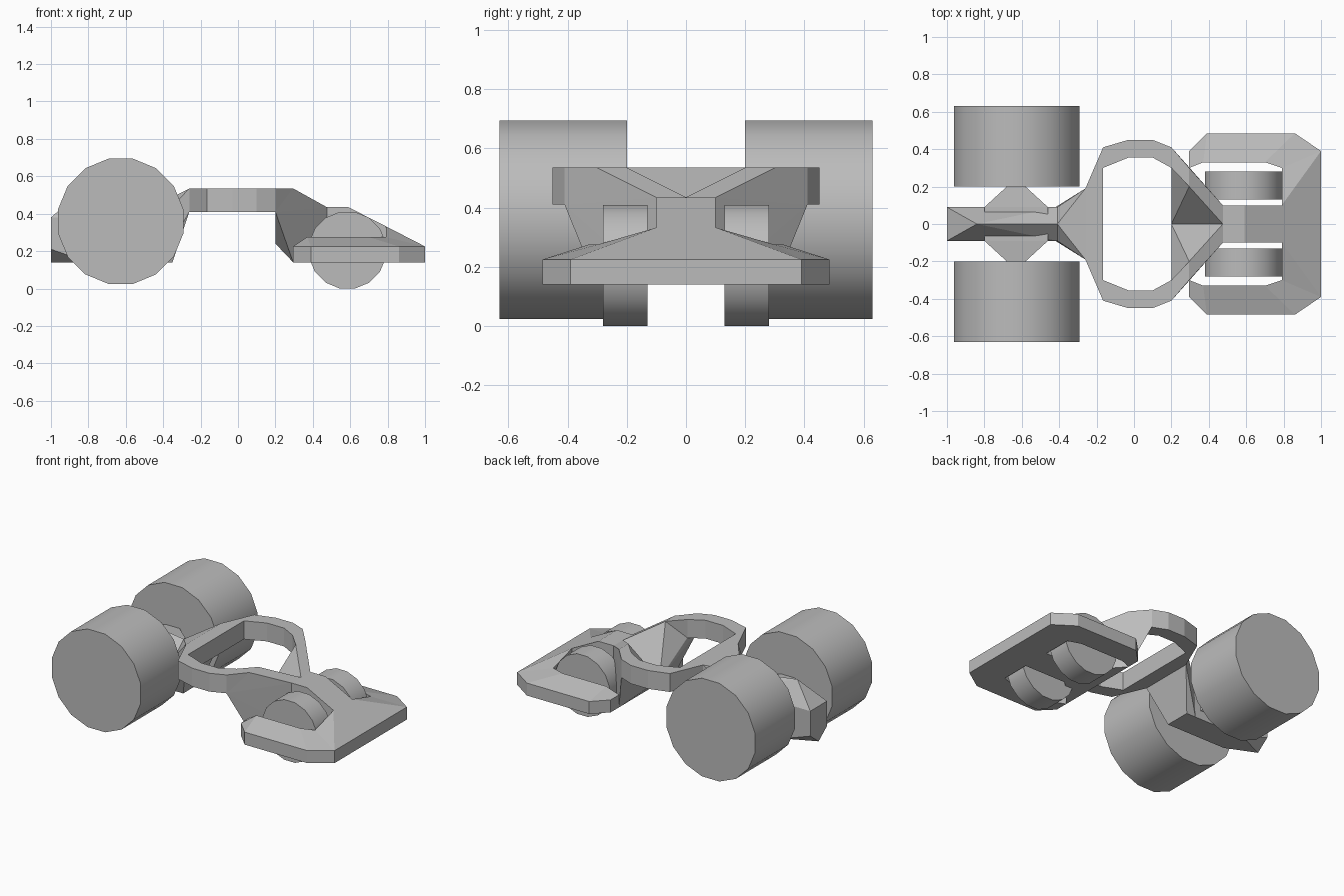
import bpy, bmesh, math
from mathutils import Vector

cube = bpy.data.objects.get("Cube")
if cube:
    bpy.data.objects.remove(cube)

grey = bpy.data.materials.new("plain grey")
grey.use_nodes = True
grey.diffuse_color = (0.5, 0.5, 0.5, 1)
grey.node_tree.nodes["Principled BSDF"].inputs["Base Color"].default_value = (0.5, 0.5, 0.5, 1)


def finish(name, bm, mirror=False):
    """Turn a bmesh into an object; halves lose their y = 0 wall and get mirrored."""
    bmesh.ops.recalc_face_normals(bm, faces=bm.faces)
    if mirror:
        walls = [f for f in bm.faces if all(abs(v.co.y) < 1e-4 for v in f.verts)]
        bmesh.ops.delete(bm, geom=walls, context='FACES')
    mesh = bpy.data.meshes.new(name)
    bm.to_mesh(mesh)
    bm.free()
    mesh.materials.append(grey)
    obj = bpy.data.objects.new(name, mesh)
    bpy.context.collection.objects.link(obj)
    if mirror:
        mod = obj.modifiers.new("Mirror", 'MIRROR')
        mod.use_axis = (False, True, False)
    return obj


def hull(name, points, mirror=False):
    """Convex solid around the points."""
    bm = bmesh.new()
    verts = [bm.verts.new(p) for p in points]
    res = bmesh.ops.convex_hull(bm, input=verts)
    loose = [v for v in bm.verts if not v.link_faces]
    bmesh.ops.delete(bm, geom=loose, context='VERTS')
    bmesh.ops.dissolve_limit(bm, angle_limit=0.01, verts=bm.verts, edges=bm.edges)
    return finish(name, bm, mirror)


def both(points):
    """Points plus their copies on the other side."""
    return points + [(x, -y, z) for x, y, z in points if y > 0]


def slab(name, points, faces, lower):
    """Top skin given by faces, closed downward with the rule lower(co)."""
    bm = bmesh.new()
    verts = {k: bm.verts.new(p) for k, p in points.items()}
    for f in faces:
        bm.faces.new([verts[k] for k in f])
    top = list(bm.faces)
    ext = bmesh.ops.extrude_face_region(bm, geom=top, use_keep_orig=True)
    for v in ext["geom"]:
        if isinstance(v, bmesh.types.BMVert):
            v.co.z = lower(v.co)
    return finish(name, bm, True)


def wheel(name, x, y0, y1, radius):
    """Smooth sixteen-sided roller lying along y, with flat facets at top and bottom."""
    sides = 16
    bm = bmesh.new()
    apothem = radius * math.cos(math.pi / sides)
    bmesh.ops.create_cone(bm, cap_ends=True, segments=sides, radius1=radius,
                          radius2=radius, depth=abs(y1 - y0))
    for v in bm.verts:
        a = math.atan2(v.co.y, v.co.x)
        offset = math.pi / sides if abs(a * sides / math.tau - round(a * sides / math.tau)) < 0.1 else 0
        v.co = Vector((radius * math.cos(a + offset), v.co.z, radius * math.sin(a + offset)))
    obj = finish(name, bm)
    obj.location = (x, (y0 + y1) / 2, apothem)
    bpy.ops.object.select_all(action='DESELECT')
    obj.select_set(True)
    bpy.context.view_layer.objects.active = obj
    bpy.ops.object.shade_smooth_by_angle(angle=math.radians(30))
    return obj


# Wheels
for side, s in (("left", 1), ("right", -1)):
    rear = wheel("rear_wheel_" + side, -0.627, s * 0.2, s * 0.63, 0.341)
    rear.location.z += 0.025
    wheel("front_wheel_" + side, 0.585, s * 0.13, s * 0.28, 0.209)

# Cockpit ring: pairs of outer and inner points from the tail to the nose
outer = [(-.26, 0), (-.26, .19), (-.165, .41), (-.03, .45), (.1, .45), (.2, .41), (.295, .3), (.475, .1)]
inner = [(-.165, 0), (-.165, .19), (-.165, .3), (-.03, .355), (.1, .355), (.2, .3), (.295, .2), (.475, 0)]
ring_points = {}
for tag, row in (("o", outer), ("i", inner)):
    for n, (x, y) in enumerate(row):
        ring_points[tag + str(n)] = (x, y, 0.535 if x < 0.4 else 0.435)
ring_faces = [("o%d" % n, "o%d" % (n + 1), "i%d" % (n + 1), "i%d" % n) for n in range(len(outer) - 1)]
slab("cockpit_ring", ring_points, ring_faces, lambda co: co.z - 0.125)

# Cowl: one half of the V-shaped trough below the ring's front
hull("cowl", [
    (.2, .41, .41), (.2, .3, .41), (.295, .3, .535), (.295, .2, .535),
    (.475, .1, .435), (.475, 0, .435), (.2, 0, .24), (.295, 0, .14),
    (.295, .3, .14), (.475, .1, .14), (.475, 0, .14)], mirror=True)

# Front wing with the wheel openings
wing = {
    "a": (.475, 0, .435), "b": (.475, .1, .435), "c": (.59, .1, .435), "d": (.59, 0, .435),
    "e": (.79, .1, .333), "f": (.79, 0, .333), "g": (1, 0, .225), "h": (1, .39, .225),
    "i": (.86, .485, .225), "j": (.39, .485, .225), "k": (.295, .39, .225),
    "l": (.295, .3, .225), "m": (.37, .33, .275), "n": (.7, .33, .275), "o": (.79, .3, .275)}
slab("front_wing", wing, ["abcd", "dcef", "feg", "egh", "eho", "ohin", "nijm", "mjkl"], lambda co: 0.14)

# Rear spine with a roof ridge
hull("rear_spine", both([
    (-1, .09, .38), (-1, .09, .21), (-1, 0, .14), (-.84, 0, .52), (-.8, .09, .14),
    (-.41, .09, .38), (-.41, 0, .46), (-.36, .09, .14)]))

# Neck flaring from the spine to the ring
hull("neck", both([
    (-.41, .09, .38), (-.41, 0, .46), (-.42, .09, .14), (-.35, .09, .14),
    (-.26, .19, .535), (-.26, .19, .41)]))

# Rear axle block tapering toward both wheels
hull("rear_axle", both([
    (x, y, z) for y, xs, zs in ((.09, (-.8, -.46), (.2, .42)), (.2, (-.68, -.58), (.3, .41)))
    for x in xs for z in zs]))
